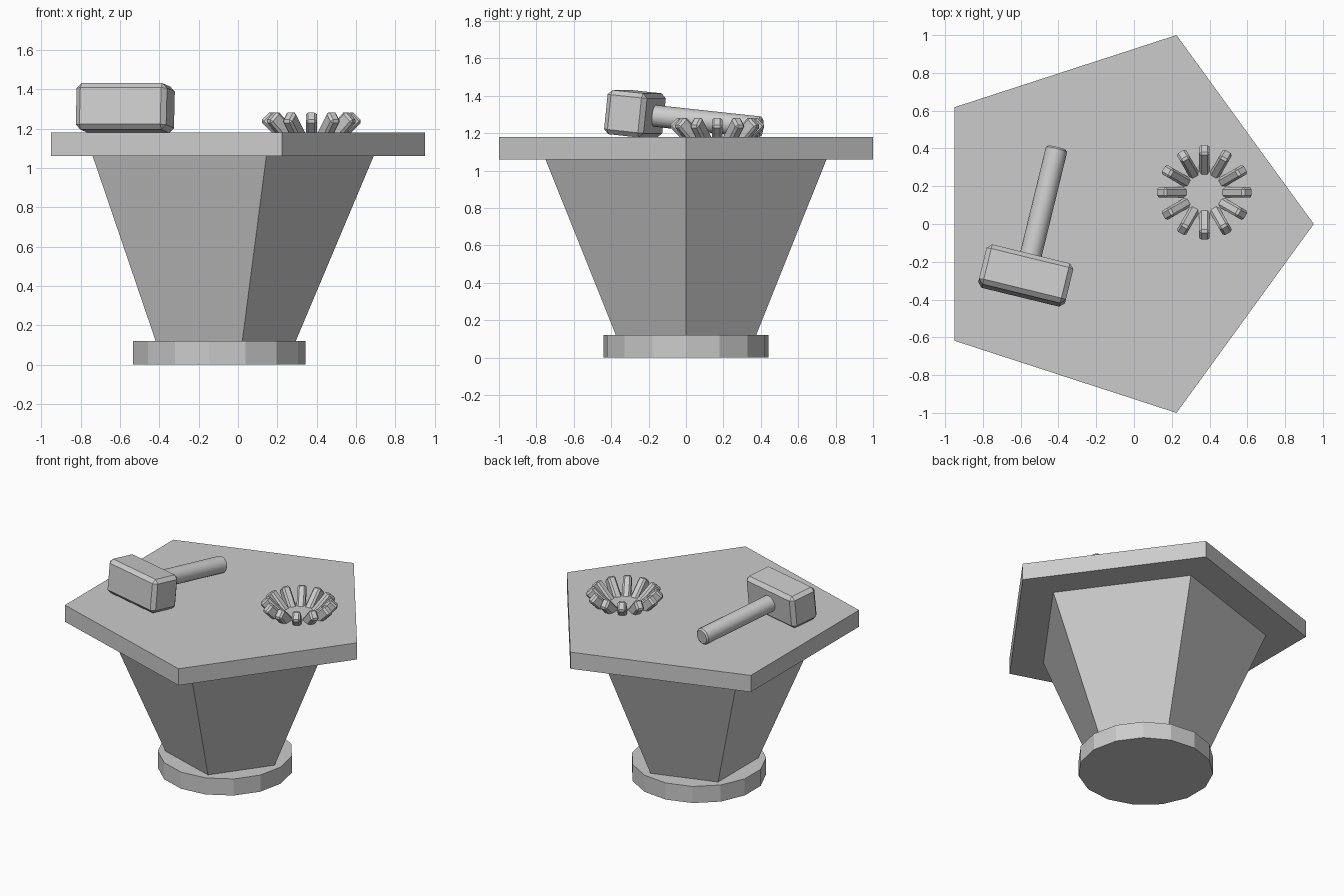
import bpy, math
from mathutils import Matrix

cube = bpy.data.objects.get("Cube")
if cube:
    bpy.data.objects.remove(cube, do_unlink=True)

grey = bpy.data.materials.new("plain grey")
grey.use_nodes = True
grey.diffuse_color = (0.6, 0.6, 0.6, 1)
grey.node_tree.nodes["Principled BSDF"].inputs["Base Color"].default_value = (0.6, 0.6, 0.6, 1)


def finish(name, bevel=0):
    """Name the active object, colour it and chamfer its edges."""
    ob = bpy.context.object
    ob.name = name
    ob.data.materials.append(grey)
    if bevel:
        mod = ob.modifiers.new("chamfer", 'BEVEL')
        mod.width, mod.segments = bevel, 1
        mod.limit_method, mod.angle_limit = 'ANGLE', math.radians(40)
    return ob


def prism(name, sides, r_low, r_high, z_low, z_high):
    """Upright tapered prism with one corner pointing to +x."""
    bpy.ops.mesh.primitive_cone_add(vertices=sides, radius1=r_low, radius2=r_high,
                                    depth=z_high - z_low,
                                    location=(-0.1, 0, (z_low + z_high) / 2))
    ob = finish(name)
    ob.data.transform(Matrix.Rotation(-math.pi / 2, 4, 'Z'))


def box(name, size, bevel, offset=(0, 0, 0)):
    bpy.ops.mesh.primitive_cube_add(size=1)
    ob = finish(name, bevel)
    ob.data.transform(Matrix.Translation(offset) @ Matrix.Diagonal((*size, 1)))
    return ob


# Table
prism("foot_disc", 15, 0.443, 0.443, 0, 0.12)
prism("pedestal", 5, 0.394, 0.79, 0.12, 1.06)
prism("table_top", 5, 1.0515, 1.0515, 1.06, 1.18)

# Mallet lying on the table, handle end resting lower than the head
pose = (Matrix.Translation((-0.573, -0.273, 1.304))
        @ Matrix.Rotation(math.radians(-13.7), 4, 'Z')
        @ Matrix.Rotation(math.radians(-6), 4, 'X'))
head = box("mallet_head", (0.473, 0.218, 0.237), 0.025)
head.matrix_world = pose

bpy.ops.mesh.primitive_cylinder_add(vertices=16, radius=0.058, depth=0.7)
handle = finish("mallet_handle", 0.01)
handle.data.transform(Matrix.Translation((0, 0.35, 0)) @ Matrix.Rotation(-math.pi / 2, 4, 'X'))
handle.matrix_world = pose
bpy.ops.object.shade_smooth_by_angle(angle=math.radians(35))

# Ring of pegs leaning outward at 45 degrees, sunk into the table
for i in range(12):
    peg = box(f"peg_{i + 1}", (0.2, 0.056, 0.075), 0.012, (-0.1, 0, 0))
    peg.matrix_world = (Matrix.Translation((0.373, 0.167, 1.18))
                        @ Matrix.Rotation(i * math.tau / 12, 4, 'Z')
                        @ Matrix.Translation((0.232, 0, 0.083))
                        @ Matrix.Rotation(-math.pi / 4, 4, 'Y'))
